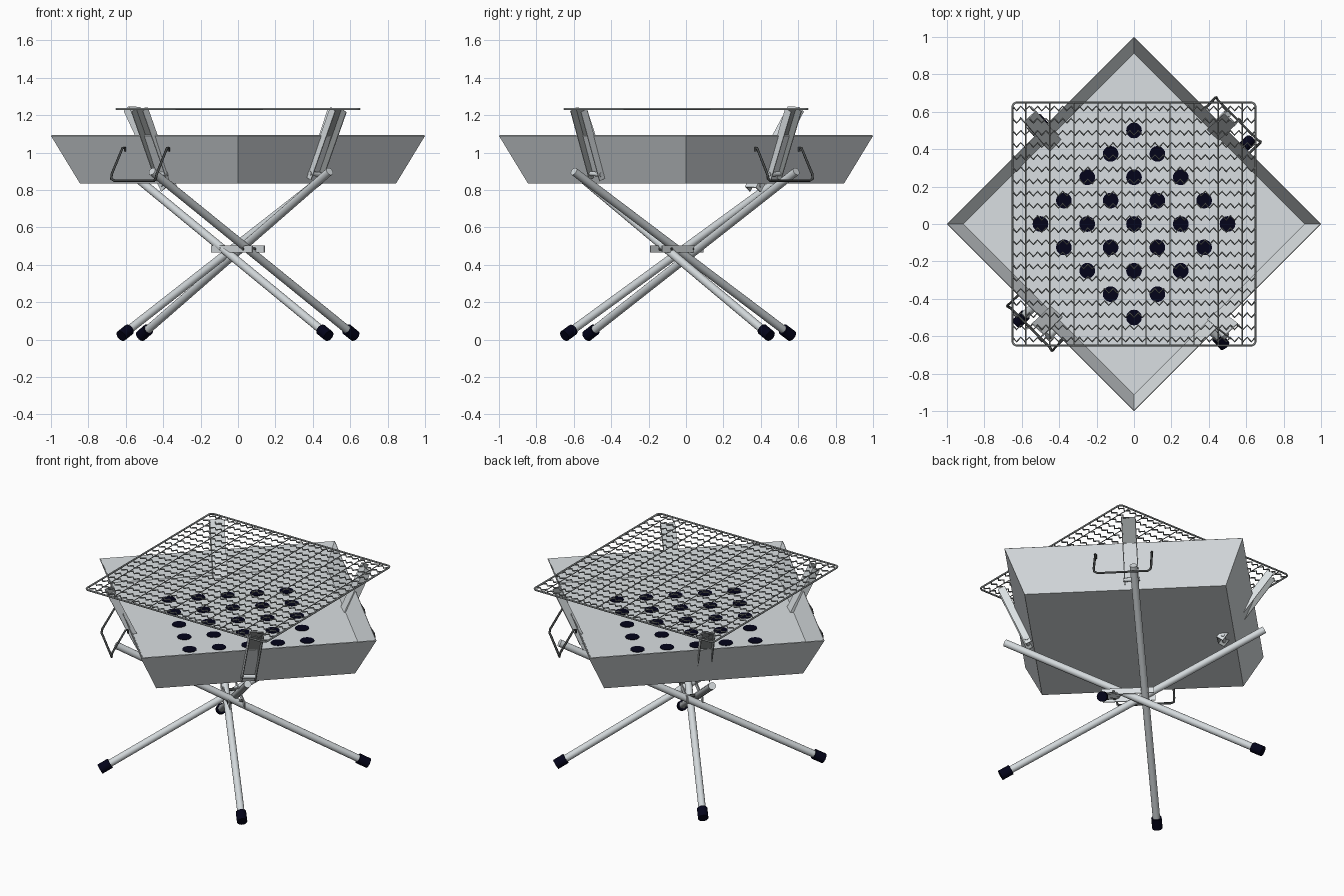
import bpy, bmesh, math
from mathutils import Vector, Matrix

cube = bpy.data.objects.get("Cube")
if cube:
    bpy.data.objects.remove(cube)


def material(name, rgb):
    m = bpy.data.materials.new(name)
    m.use_nodes = True
    m.diffuse_color = (*rgb, 1)
    m.node_tree.nodes["Principled BSDF"].inputs["Base Color"].default_value = (*rgb, 1)
    return m


steel = material("sheet steel", (0.70, 0.74, 0.76))
tube_steel = material("tube steel", (0.65, 0.69, 0.71))
dull_steel = material("dull steel", (0.28, 0.30, 0.30))
grate_wire = material("grate wire", (0.27, 0.29, 0.29))
wire = material("dark wire", (0.06, 0.065, 0.065))
rubber = material("black rubber", (0.001, 0.001, 0.010))


def add_mesh(name, bm, mats, smooth=False):
    me = bpy.data.meshes.new(name)
    bm.to_mesh(me)
    bm.free()
    for mat in mats:
        me.materials.append(mat)
    ob = bpy.data.objects.new(name, me)
    bpy.context.collection.objects.link(ob)
    if smooth:
        bpy.ops.object.select_all(action="DESELECT")
        ob.select_set(True)
        bpy.context.view_layer.objects.active = ob
        bpy.ops.object.shade_smooth_by_angle(angle=math.radians(40))
    return ob


def rod(name, a, b, radius, mat, sides=16):
    """Capped cylinder between two points."""
    a, b = Vector(a), Vector(b)
    turn = (b - a).to_track_quat("Z", "Y").to_matrix().to_4x4()
    bm = bmesh.new()
    bmesh.ops.create_cone(bm, cap_ends=True, segments=sides, radius1=radius, radius2=radius,
                          depth=(b - a).length, matrix=Matrix.Translation((a + b) / 2) @ turn)
    return add_mesh(name, bm, [mat], True)


def wires(name, paths, radius, mat, resolution=1, cyclic=False):
    """Bent wires sharing one curve object."""
    cu = bpy.data.curves.new(name, "CURVE")
    cu.dimensions = "3D"
    cu.bevel_depth = radius
    cu.bevel_resolution = resolution
    cu.use_fill_caps = True
    for path in paths:
        sp = cu.splines.new("POLY")
        sp.points.add(len(path) - 1)
        for p, co in zip(sp.points, path):
            p.co = (*co, 1)
        sp.use_cyclic_u = cyclic
    cu.materials.append(mat)
    ob = bpy.data.objects.new(name, cu)
    bpy.context.collection.objects.link(ob)
    return ob


# Fire tray: flared square pan standing on its diagonal
bottom, rim, floor = 0.835, 1.09, 0.957
bm = bmesh.new()
bmesh.ops.create_cone(bm, cap_ends=True, segments=4, radius1=0.845, radius2=1.0, depth=rim - bottom,
                      matrix=Matrix.Translation((0, 0, (rim + bottom) / 2)))
top = max(bm.faces, key=lambda f: f.calc_center_median().z)
bmesh.ops.delete(bm, geom=[top], context="FACES_ONLY")
tray = add_mesh("fire_tray", bm, [steel])
shell = tray.modifiers.new("thickness", "SOLIDIFY")
shell.thickness = 0.006
shell.offset = -1

# Raised coal plate with a diamond of air holes
bm = bmesh.new()
bmesh.ops.create_cone(bm, cap_ends=True, segments=4, radius1=0.912, radius2=0.914, depth=0.006,
                      matrix=Matrix.Translation((0, 0, floor - 0.003)))
add_mesh("coal_plate", bm, [steel])
bm = bmesh.new()
for i in range(-2, 3):
    for j in range(-2, 3):
        spot = Matrix.Translation(((i - j) * 0.125, (i + j) * 0.125, floor + 0.001))
        bmesh.ops.create_cone(bm, cap_ends=True, segments=20, radius1=0.042, radius2=0.042,
                              depth=0.004, matrix=spot)
add_mesh("air_holes", bm, [rubber])

# Crossed tube legs with rubber feet
legs = {
    "front_right": ((0.625, 0.45, 0.02), (-0.46, -0.60, 0.90)),
    "back_left": ((-0.625, -0.53, 0.02), (0.50, 0.59, 0.90)),
    "back_right": ((0.485, -0.65, 0.02), (-0.56, 0.53, 0.88)),
    "front_left": ((-0.52, 0.565, 0.02), (0.49, -0.60, 0.90)),
}
for side, (foot, head) in legs.items():
    foot, head = Vector(foot), Vector(head)
    along = (head - foot).normalized()
    rod(side + "_leg", foot + along * 0.03, head, 0.022, tube_steel)
    rod(side + "_foot", foot, foot + along * 0.07, 0.031, rubber)

# Centre hinge plates and bolts
across = Vector((1, -1, 0)).normalized()
outward = Vector((1, 1, 0)).normalized()
hub = Vector((0, -0.05, 0.485))
for side, s in (("back", 1), ("front", -1)):
    bm = bmesh.new()
    bmesh.ops.create_cube(bm, size=1, matrix=Matrix.Translation(hub + outward * s * 0.045)
                          @ Matrix.Rotation(-math.pi / 4, 4, "Z") @ Matrix.Diagonal((0.31, 0.006, 0.038, 1)))
    add_mesh(side + "_hinge_plate", bm, [steel])
for side, s in (("left", 1), ("right", -1)):
    c = hub + across * s * 0.085
    rod(side + "_hinge_bolt", c - outward * 0.051, c + outward * 0.051, 0.009, wire, 10)


def bracket(name, low, high):
    """Channel leaning and opening outwards, dull inside, with a bolt at its foot."""
    low, high = Vector(low), Vector(high)
    up = (high - low).normalized()
    out = Vector((high.x, high.y, 0)).normalized()
    side = up.cross(out).normalized()
    out = side.cross(up).normalized()
    w, d, t = 0.043, 0.045, 0.005
    section = [(-w, 0), (-w, -d), (w, -d), (w, 0), (w - t, 0), (w - t, t - d), (t - w, t - d), (t - w, 0)]
    bm = bmesh.new()
    face = bm.faces.new([bm.verts.new(low + side * x + out * y) for x, y in section])
    ext = bmesh.ops.extrude_face_region(bm, geom=[face])
    bmesh.ops.translate(bm, vec=high - low, verts=[v for v in ext["geom"] if isinstance(v, bmesh.types.BMVert)])
    bmesh.ops.recalc_face_normals(bm, faces=bm.faces)
    middle = (low + high) / 2
    for f in bm.faces:
        offset = f.calc_center_median() - middle
        inner_web = f.normal.dot(out) > 0.9 and offset.dot(out) < -d / 2
        inner_flange = abs(f.normal.dot(side)) > 0.9 and f.normal.dot(side) * offset.dot(side) < 0
        f.material_index = int(inner_web or inner_flange)
    add_mesh(name, bm, [steel, dull_steel])
    c = low + up * 0.03 - out * 0.02
    rod(name + "_bolt", c - side * 0.048, c + side * 0.048, 0.012, tube_steel, 12)


# Four grate brackets; the back right one reaches in through the pan wall
bracket("front_right_bracket", (-0.41, -0.47, 0.85), (-0.54, -0.59, 1.22))
bracket("front_left_bracket", (0.42, -0.49, 0.85), (0.55, -0.59, 1.22))
bracket("back_left_bracket", (0.42, 0.48, 0.85), (0.54, 0.59, 1.22))
bracket("back_right_bracket", (-0.38, 0.37, 0.79), (-0.58, 0.60, 1.22))

# Wire handles on two opposite pan walls
half = [(0.165, 0.69, 1.005), (0.165, 0.69, 1.025), (0.168, 0.705, 1.025), (0.17, 0.785, 0.885),
        (0.168, 0.79, 0.86), (0.15, 0.785, 0.85)]
for name, s in (("back_handle", 1), ("front_handle", -1)):
    left = [outward * s * o + across * a + Vector((0, 0, z)) for a, o, z in half]
    right = [outward * s * o - across * a + Vector((0, 0, z)) for a, o, z in half]
    wires(name, [left + right[::-1]], 0.007, wire)

# Cooking grate: rounded frame, straight rods and crimped wires
size, corner, height = 0.65, 0.025, 1.233
frame = []
for k in range(4):
    cx, cy = ((1, 1), (-1, 1), (-1, -1), (1, -1))[k]
    for step in range(5):
        a = math.pi / 2 * (k + step / 4)
        frame.append((cx * (size - corner) + corner * math.cos(a),
                      cy * (size - corner) + corner * math.sin(a), height))
wires("grate_frame", [frame], 0.0055, grate_wire, 1, True)
wires("grate_rods", [[(x * 0.1285, -size, height), (x * 0.1285, size, height)]
                     for x in [i - 4.5 for i in range(10)]], 0.0035, grate_wire, 0)
rows, teeth = 20, 58
crimped = []
for r in range(rows):
    y = -size + (r + 0.5) * 2 * size / rows
    crimped.append([(-size + 2 * size * i / teeth, y + 0.012 * (-1) ** i, height) for i in range(teeth + 1)])
wires("grate_crimped_wires", crimped, 0.0045, grate_wire, 0)
